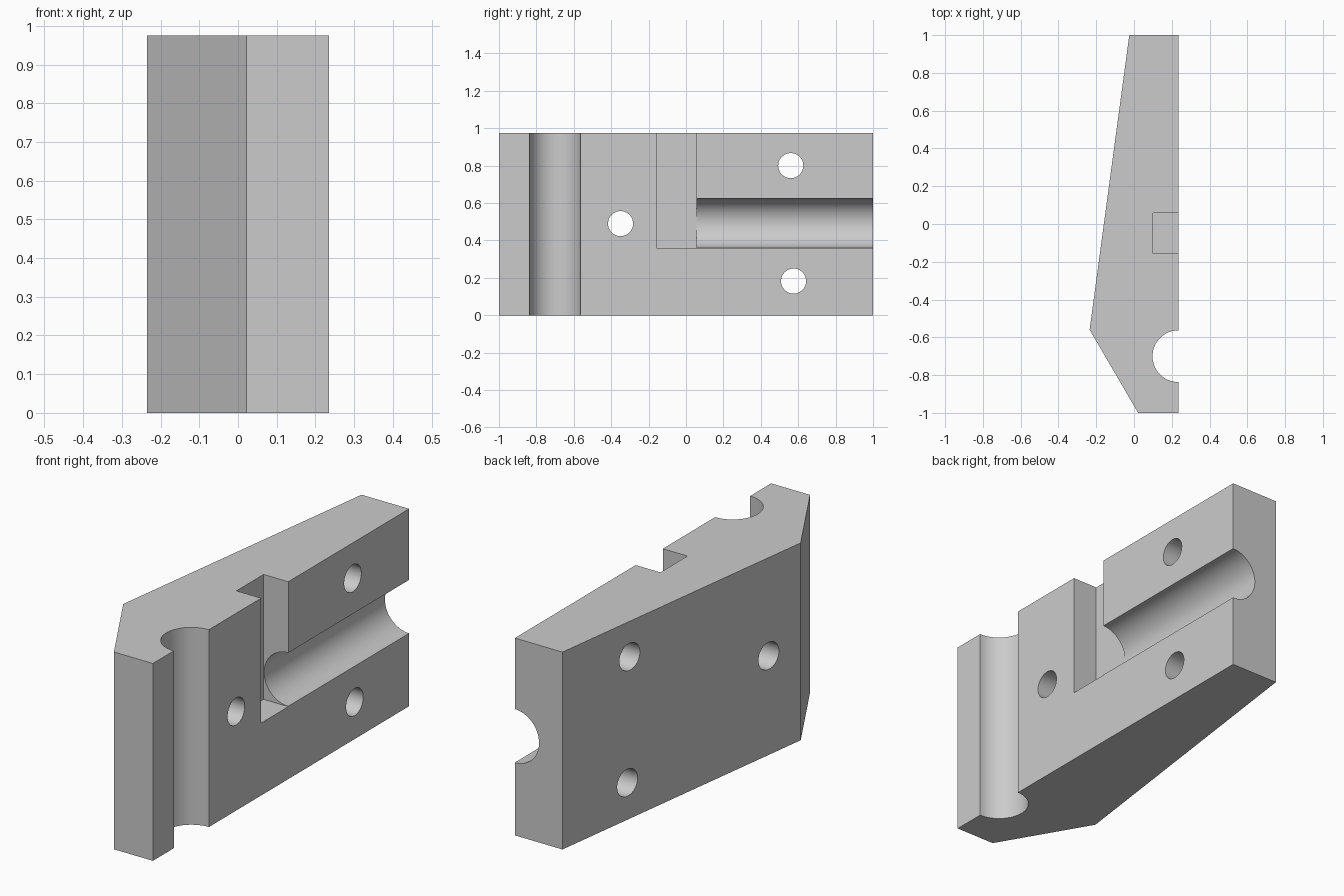
import bpy
import bmesh
from math import radians
from mathutils import Matrix, Vector

default = bpy.data.objects.get("Cube")
if default:
    bpy.data.objects.remove(default, do_unlink=True)

HEIGHT = 0.975
FACE_X = 0.235  # plane of the grooved side


def make_object(name, bm):
    bmesh.ops.recalc_face_normals(bm, faces=bm.faces)
    mesh = bpy.data.meshes.new(name)
    bm.to_mesh(mesh)
    bm.free()
    obj = bpy.data.objects.new(name, mesh)
    bpy.context.collection.objects.link(obj)
    return obj


def cylinder(name, center, radius, length, axis, sides=64):
    turn = Vector((0, 0, 1)).rotation_difference(Vector(axis)).to_matrix().to_4x4()
    bm = bmesh.new()
    bmesh.ops.create_cone(bm, cap_ends=True, segments=sides, radius1=radius,
                          radius2=radius, depth=length,
                          matrix=Matrix.Translation(center) @ turn)
    return make_object(name, bm)


def box(name, low, high):
    low, high = Vector(low), Vector(high)
    bm = bmesh.new()
    bmesh.ops.create_cube(bm, size=1, matrix=Matrix.Translation((low + high) / 2)
                          @ Matrix.Diagonal((*(high - low), 1)))
    return make_object(name, bm)


# Tapered block extruded from its plan outline
outline = [(0.022, -1), (FACE_X, -1), (FACE_X, 1), (-0.025, 1), (-FACE_X, -0.56)]
bm = bmesh.new()
base = bm.faces.new([bm.verts.new((x, y, 0)) for x, y in outline])
top = bmesh.ops.extrude_face_region(bm, geom=[base])["geom"]
bmesh.ops.translate(bm, vec=(0, 0, HEIGHT),
                    verts=[v for v in top if isinstance(v, bmesh.types.BMVert)])
block = make_object("tapered_block", bm)

# Slot, two round grooves and three through holes
cutters = [
    box("slot_cutter", (0.10, -0.155, 0.358), (0.4, 0.057, 1.2)),
    cylinder("upright_groove_cutter", (FACE_X, -0.70, 0.5), 0.137, 1.5, (0, 0, 1)),
    cylinder("level_groove_cutter", (FACE_X, 0.6, 0.492), 0.132, 1.2, (0, 1, 0)),
]
for y, z in [(-0.35, 0.49), (0.56, 0.80), (0.575, 0.183)]:
    cutters.append(cylinder("hole_cutter", (0, y, z), 0.067, 1.2, (1, 0, 0), 48))

bpy.ops.object.select_all(action="DESELECT")
block.select_set(True)
bpy.context.view_layer.objects.active = block
for cutter in cutters:
    cutter.hide_render = True
    mod = block.modifiers.new(cutter.name, "BOOLEAN")
    mod.operation = "DIFFERENCE"
    mod.solver = "EXACT"
    mod.object = cutter
    bpy.ops.object.modifier_apply(modifier=mod.name)
    bpy.data.objects.remove(cutter, do_unlink=True)

# Plain grey finish
grey = bpy.data.materials.new("grey")
grey.use_nodes = True
color = (0.6, 0.6, 0.6, 1)
grey.diffuse_color = color
grey.node_tree.nodes["Principled BSDF"].inputs["Base Color"].default_value = color
block.data.materials.clear()
block.data.materials.append(grey)
bpy.ops.object.shade_smooth_by_angle(angle=radians(30))
